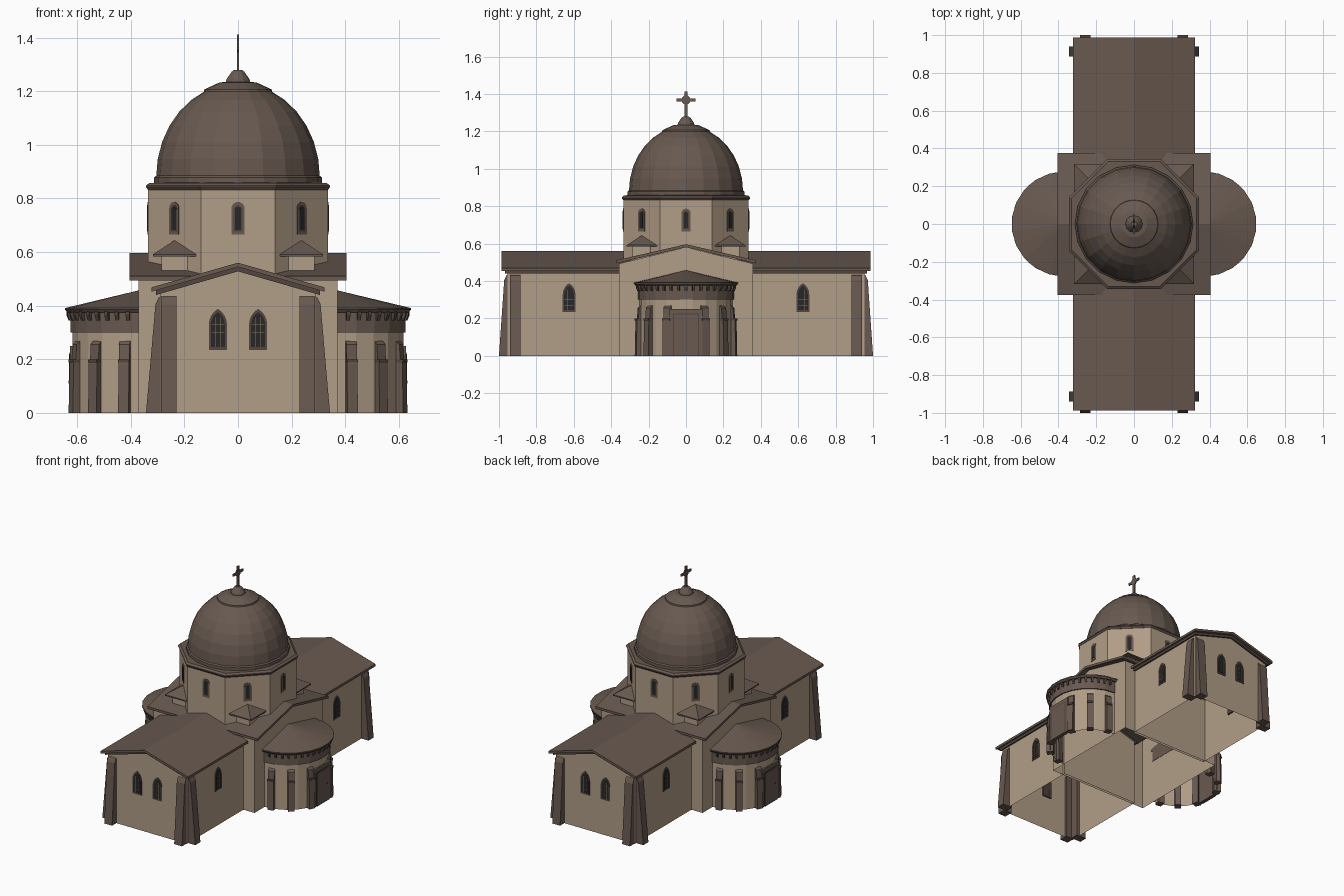
import bpy, bmesh
from math import sin, cos, pi, radians
from mathutils import Matrix, Vector

if "Cube" in bpy.data.objects:
    bpy.data.objects.remove(bpy.data.objects["Cube"])


def material(name, r, g, b):
    m = bpy.data.materials.new(name)
    m.use_nodes = True
    m.diffuse_color = (r, g, b, 1)
    m.node_tree.nodes["Principled BSDF"].inputs["Base Color"].default_value = (r, g, b, 1)
    return m


stone = material("beige stone", .44, .337, .242)
brown = material("brown roof", .138, .1, .08)
trim = material("dark brown trim", .085, .06, .048)
glass = material("dark glass", .02, .02, .022)
lead = material("tan lattice", .25, .19, .1)


def finish(name, bm, mat):
    bmesh.ops.recalc_face_normals(bm, faces=bm.faces[:])
    me = bpy.data.meshes.new(name)
    bm.to_mesh(me)
    bm.free()
    me.materials.append(mat)
    ob = bpy.data.objects.new(name, me)
    bpy.context.collection.objects.link(ob)
    return ob


def frame(deg, origin=(0, 0, 0)):
    """Local axes: sideways, up, outward along the compass angle."""
    a = radians(deg)
    m = Matrix(((-sin(a), 0, cos(a)), (cos(a), 0, sin(a)), (0, 1, 0))).to_4x4()
    return Matrix.Translation(Vector(origin)) @ m


def prism(name, pts, w0, w1, m, mat, walls_only=False):
    """Extrude a (sideways, up) outline from w0 to w1 outward."""
    bm = bmesh.new()
    a = [bm.verts.new(m @ Vector((u, v, w0))) for u, v in pts]
    b = [bm.verts.new(m @ Vector((u, v, w1))) for u, v in pts]
    bm.faces.new(a)
    bm.faces.new(b)
    n = len(pts)
    for i in range(n):
        j = (i + 1) % n
        if not walls_only or pts[i][0] == pts[j][0]:
            bm.faces.new((a[i], a[j], b[j], b[i]))
    return finish(name, bm, mat)


def rect(u0, u1, v0, v1):
    return [(u0, v0), (u1, v0), (u1, v1), (u0, v1)]


def lathe(name, profile, steps, mat, start=0, sweep=360, origin=(0, 0, 0), fill=True):
    """Spin a (radius, height) profile round the upright axis."""
    bm = bmesh.new()
    a = radians(start)
    vs = [bm.verts.new((r * cos(a), r * sin(a), z)) for r, z in profile]
    es = [bm.edges.new(p) for p in zip(vs, vs[1:])]
    bmesh.ops.spin(bm, geom=vs + es, axis=(0, 0, 1), cent=(0, 0, 0),
                   angle=radians(sweep), steps=steps)
    bmesh.ops.remove_doubles(bm, verts=bm.verts[:], dist=.0003)
    if fill:
        bmesh.ops.holes_fill(bm, edges=[e for e in bm.edges if e.is_boundary], sides=0)
    bmesh.ops.translate(bm, verts=bm.verts[:], vec=origin)
    return finish(name, bm, mat)


def gable(hw, peak, eave):
    return [(-hw, 0), (hw, 0), (hw, eave), (0, peak), (-hw, eave)]


def chevron(hw, peak, eave, t):
    return [(-hw, eave), (0, peak), (hw, eave), (hw, eave - t), (0, peak - t), (-hw, eave - t)]


def arch(hw, z0, z1, pointed):
    """Window outline with a round or pointed head."""
    if pointed:
        zs = z1 - 1.732 * hw
        right = [(2 * hw * cos(t * pi / 12) - hw, zs + 2 * hw * sin(t * pi / 12)) for t in range(5)]
    else:
        zs = z1 - hw
        right = [(hw * cos(t * pi / 8), zs + hw * sin(t * pi / 8)) for t in range(5)]
    left = [(-u, v) for u, v in reversed(right[:-1])]
    return [(-hw, z0), (hw, z0)] + right + left


def nave_window(m, w):
    prism("nave_window_frame", arch(.034, .235, .388, True), w - .01, w + .004, m, trim)
    prism("nave_window_glass", arch(.026, .245, .375, True), w - .01, w + .006, m, glass)
    for u in (-.01, .01):
        prism("nave_window_mullion", rect(u - .0008, u + .0008, .245, .355), w, w + .007, m, lead)
    for k in range(3):
        z = .27 + k * .03
        prism("nave_window_bar", rect(-.024, .024, z - .0008, z + .0008), w, w + .007, m, lead)


# Long nave: two gabled arms, open underneath
for deg in (-90, 90):
    m = frame(deg)
    prism("nave_walls", gable(.29, .535, .445), .34, .955, m, stone, True)
    prism("nave_roof", chevron(.323, .56, .468, .016), .15, .987, m, brown)
    prism("nave_cornice", chevron(.305, .545, .457, .017), .34, .967, m, trim)
    side = 1 if deg > 0 else -1
    for s in (-1, 1):
        nave_window(frame(deg, (s * .075, 0, 0)), .955)
        nave_window(frame(90 - 90 * s, (0, side * .625, 0)), .29)
        # Corner buttresses, one on each wall face
        prism("end_buttress", [(.94, 0), (1, 0), (.972, .405), (.96, .43), (.94, .445)],
              -.029, .029, frame(deg - 90, (s * .258, 0, 0)), brown)
        prism("side_buttress", [(.27, 0), (.343, 0), (.308, .405), (.296, .43), (.27, .44)],
              -.027, .027, frame(-90 * s, (0, side * .913, 0)), brown)

# Crossing block with its cross gable
prism("crossing_walls", gable(.357, .58, .493), -.372, .372, frame(0), stone, True)
prism("crossing_roof", chevron(.375, .596, .51, .016), -.405, .405, frame(0), brown)

# Round apses with pilasters, corbels and door
for deg in (0, 180):
    c = (.37 * cos(radians(deg)), 0, 0)

    def half(name, prof, mat, fill=True):
        lathe(name, prof, 11, mat, deg - 90, 180, c, fill)

    half("apse_wall", [(.25, 0), (.25, .31)], stone, False)
    half("apse_band", [(0, .3), (.258, .3), (.258, .38), (0, .38)], brown)
    half("apse_roof", [(0, .375), (.27, .375), (.278, .385), (.278, .391), (0, .457)], brown)
    for k in range(19):
        m = frame(deg - 81 + k * 9, c)
        prism("apse_corbel", [(.24, .345), (.262, .345), (.27, .365), (.27, .378), (.24, .378)],
              -.007, .007, frame(deg - 171 + k * 9, c), trim)
    for ang in (-78, -51, -23, 23, 51, 78):
        m = frame(deg + ang - 90, c)
        prism("apse_pilaster", [(.23, 0), (.276, 0), (.272, .185), (.264, .2), (.26, .255), (.235, .28)],
              -.02, .02, m, brown)
        prism("pilaster_ledge", rect(.25, .276, .188, .2), -.021, .021, m, trim)
    m = frame(deg, c)
    prism("door_frame", rect(-.088, .088, 0, .25), .235, .256, m, brown)
    prism("door_surround", rect(-.07, .07, 0, .226), .24, .258, m, trim)
    prism("door", rect(-.063, .063, 0, .22), .24, .26, m, brown)
    prism("door_handle", rect(.04, .044, .11, .12), .25, .262, m, trim)

# Corner turrets at the foot of the drum
for sx in (-1, 1):
    for sy in (-1, 1):
        o = (sx * .23, sy * .23, 0)
        lathe("turret_wall", [(0, .515), (.078, .515), (.078, .59), (0, .59)], 4, stone, 45, 360, o)
        lathe("turret_roof", [(0, .583), (.124, .583), (.124, .591), (0, .648)], 4, brown, 45, 360, o)

# Eight-sided drum
oct_r = 1 / cos(pi / 8)
lathe("drum_wall", [(0, .51), (.335 * oct_r, .51), (.335 * oct_r, .845), (0, .845)], 8, stone, 22.5)
lathe("drum_cornice", [(0, .83), (.336 * oct_r, .832), (.343 * oct_r, .842), (.343 * oct_r, .848),
                       (.33 * oct_r, .858), (0, .864)], 8, brown, 22.5)
for k in range(8):
    m = frame(k * 45)
    prism("drum_window_frame", arch(.025, .665, .787, False), .32, .338, m, brown)
    prism("drum_window_trim", arch(.016, .677, .775, False), .32, .339, m, trim)
    prism("drum_window_glass", arch(.012, .683, .769, False), .32, .34, m, glass)

# Dome, crown and finial
lathe("dome_base", [(0, .855), (.313, .855), (.313, .878), (.304, .885), (0, .885)], 20, brown)
curve = [(.305 * cos(radians(t)), .88 + .35 * sin(radians(t))) for t in (0, 11, 22, 33, 44, 55, 66)]
lathe("dome", curve + [(0, 1.21)], 20, brown)
lathe("dome_crown", [(0, 1.19), (.128, 1.198), (.126, 1.206), (.07, 1.232), (0, 1.24)], 20, brown)
lathe("finial", [(0, 1.23), (.045, 1.234), (.043, 1.244), (.024, 1.272), (.016, 1.278), (0, 1.278)],
      12, brown)

# Roof cross
m = frame(0)
prism("cross_post", rect(-.008, .008, 1.27, 1.412), -.004, .004, m, brown)
prism("cross_arm", rect(-.05, .05, 1.36, 1.376), -.004, .004, m, brown)
prism("cross_disc", [(.025 * cos(k * pi / 6), 1.368 + .025 * sin(k * pi / 6)) for k in range(12)],
      -.003, .003, m, brown)
